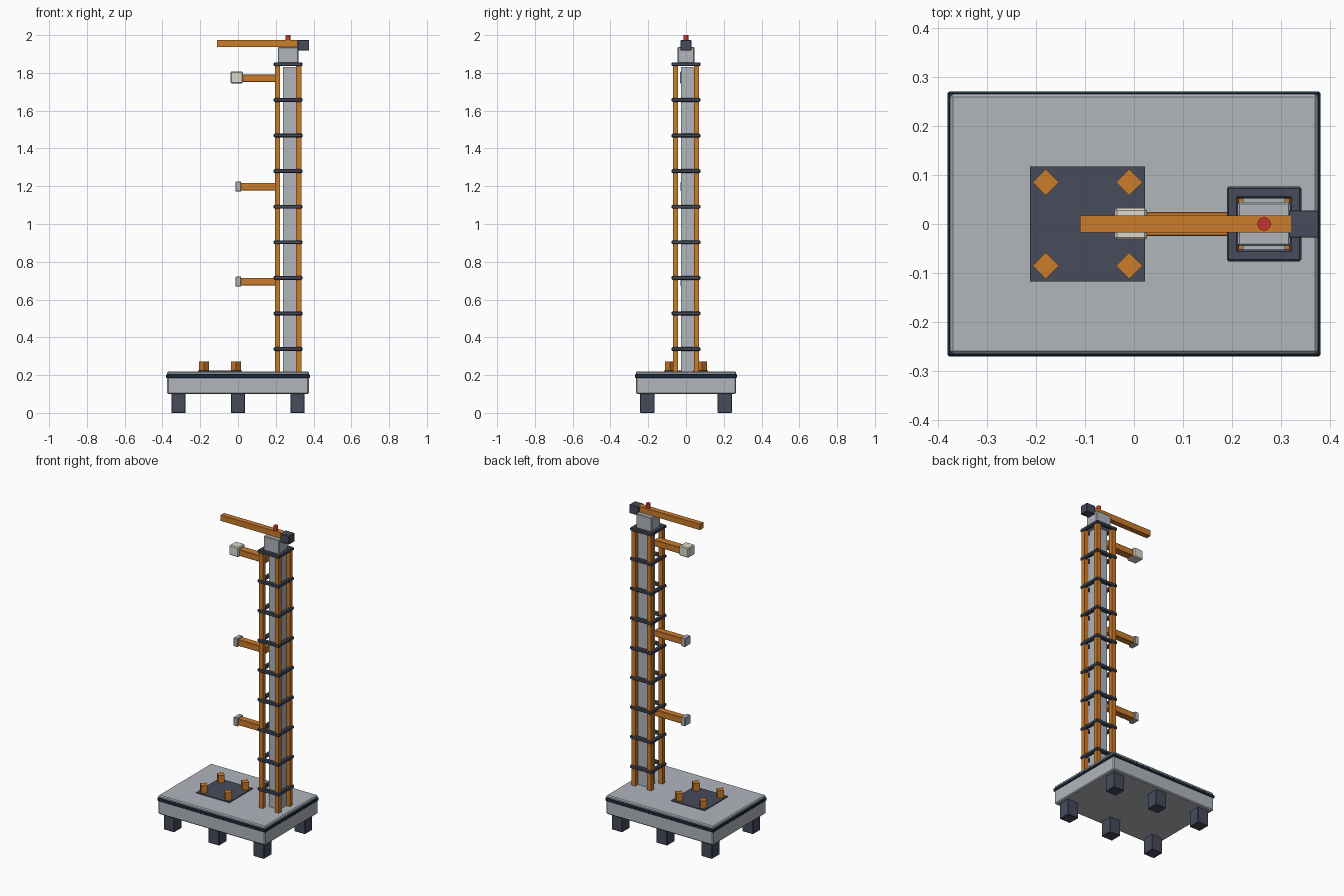
import bpy
import bmesh
from math import radians

default = bpy.data.objects.get("Cube")
if default:
    bpy.data.objects.remove(default, do_unlink=True)


def make_material(name, rgb):
    mat = bpy.data.materials.new(name)
    mat.use_nodes = True
    colour = (*rgb, 1)
    mat.diffuse_color = colour
    mat.node_tree.nodes["Principled BSDF"].inputs["Base Color"].default_value = colour
    return mat


GREY = make_material("concrete grey", (0.44, 0.46, 0.5))
DARK = make_material("dark slate", (0.063, 0.07, 0.105))
ORANGE = make_material("tower orange", (0.6, 0.2, 0.024))
NAVY = make_material("navy trim", (0.012, 0.03, 0.055))
WHITE = make_material("warm white", (0.7, 0.69, 0.61))
RED = make_material("beacon red", (0.6, 0.034, 0.028))


def finish(name, bm, mat, bevel):
    mesh = bpy.data.meshes.new(name)
    bm.to_mesh(mesh)
    bm.free()
    mesh.materials.append(mat)
    obj = bpy.data.objects.new(name, mesh)
    bpy.context.collection.objects.link(obj)
    if bevel:
        mod = obj.modifiers.new("edge_bevel", "BEVEL")
        mod.width = bevel
        mod.segments = 1
    return obj


def box(name, mat, x, y, z, bevel=0.0):
    """Box from (low, high) ranges on each axis."""
    bm = bmesh.new()
    bmesh.ops.create_cube(bm, size=1)
    for v in bm.verts:
        for axis, (low, high) in enumerate((x, y, z)):
            v.co[axis] = high if v.co[axis] > 0 else low
    return finish(name, bm, mat, bevel)


def around(centre, half):
    return centre - half, centre + half


def cylinder(name, mat, x, y, z, radius, sides):
    bm = bmesh.new()
    bmesh.ops.create_cone(bm, cap_ends=True, segments=sides, radius1=radius,
                          radius2=radius, depth=z[1] - z[0])
    bmesh.ops.translate(bm, verts=bm.verts, vec=(x, y, sum(z) / 2))
    return finish(name, bm, mat, 0)


# Base platform with trim band and feet
box("platform", GREY, around(0, 0.375), around(0, 0.265), (0.1, 0.22), 0.006)
box("platform_trim", NAVY, around(0, 0.38), around(0, 0.27), (0.184, 0.205), 0.004)
for x in (-0.315, 0, 0.315):
    for y in (-0.205, 0.205):
        box("foot", DARK, around(x, 0.038), around(y, 0.038), (0, 0.102), 0.003)

# Launch pad with four hold-down posts
PAD_X = -0.095
box("launch_pad", DARK, around(PAD_X, 0.117), around(0, 0.117), (0.217, 0.225))
for sx in (-1, 1):
    for sy in (-1, 1):
        cylinder("hold_down_post", ORANGE, PAD_X + sx * 0.085, sy * 0.085,
                 (0.22, 0.272), 0.027, 4)

# Tower core and corner rails
TOWER_X = 0.265
box("tower_core", GREY, around(TOWER_X + 0.009, 0.036), around(0.007, 0.034), (0.22, 1.83))
for sx in (-1, 1):
    for sy in (-1, 1):
        box("corner_rail", ORANGE, around(TOWER_X + sx * 0.056, 0.014),
            around(sy * 0.056, 0.014), (0.22, 1.845))

# Square frames up the tower, four bars each
for level in range(9):
    z = around(0.338 + level * 0.1884, 0.01)
    for side in (-1, 1):
        box("frame_bar_long", DARK, around(TOWER_X, 0.076), around(side * 0.064, 0.012), z, 0.004)
        box("frame_bar_cross", DARK, around(TOWER_X + side * 0.064, 0.012),
            around(0, 0.076), z, 0.004)

# Service arms with end fittings
for z in (0.695, 1.198):
    box("service_arm", ORANGE, (0.012, 0.208), around(0, 0.021), around(z, 0.02), 0.002)
    box("arm_tip", GREY, around(0.002, 0.015), around(0, 0.028), around(z, 0.027), 0.003)
box("crew_arm", ORANGE, (0.015, 0.208), around(0, 0.024), around(1.772, 0.02), 0.002)
box("crew_cabin", WHITE, around(-0.007, 0.033), around(0, 0.033), around(1.776, 0.031), 0.005)

# Crane on top
box("crane_base", GREY, around(TOWER_X, 0.054), around(0, 0.045), (1.845, 1.937), 0.004)
box("crane_jib", ORANGE, (-0.11, 0.32), around(0, 0.017), (1.936, 1.973))
box("crane_counterweight", DARK, (0.315, 0.377), around(0, 0.028), (1.918, 1.973), 0.002)
beacon = cylinder("beacon", RED, TOWER_X, 0, (1.972, 2.0), 0.014, 12)
bpy.context.view_layer.objects.active = beacon
beacon.select_set(True)
bpy.ops.object.shade_smooth_by_angle(angle=radians(35))
